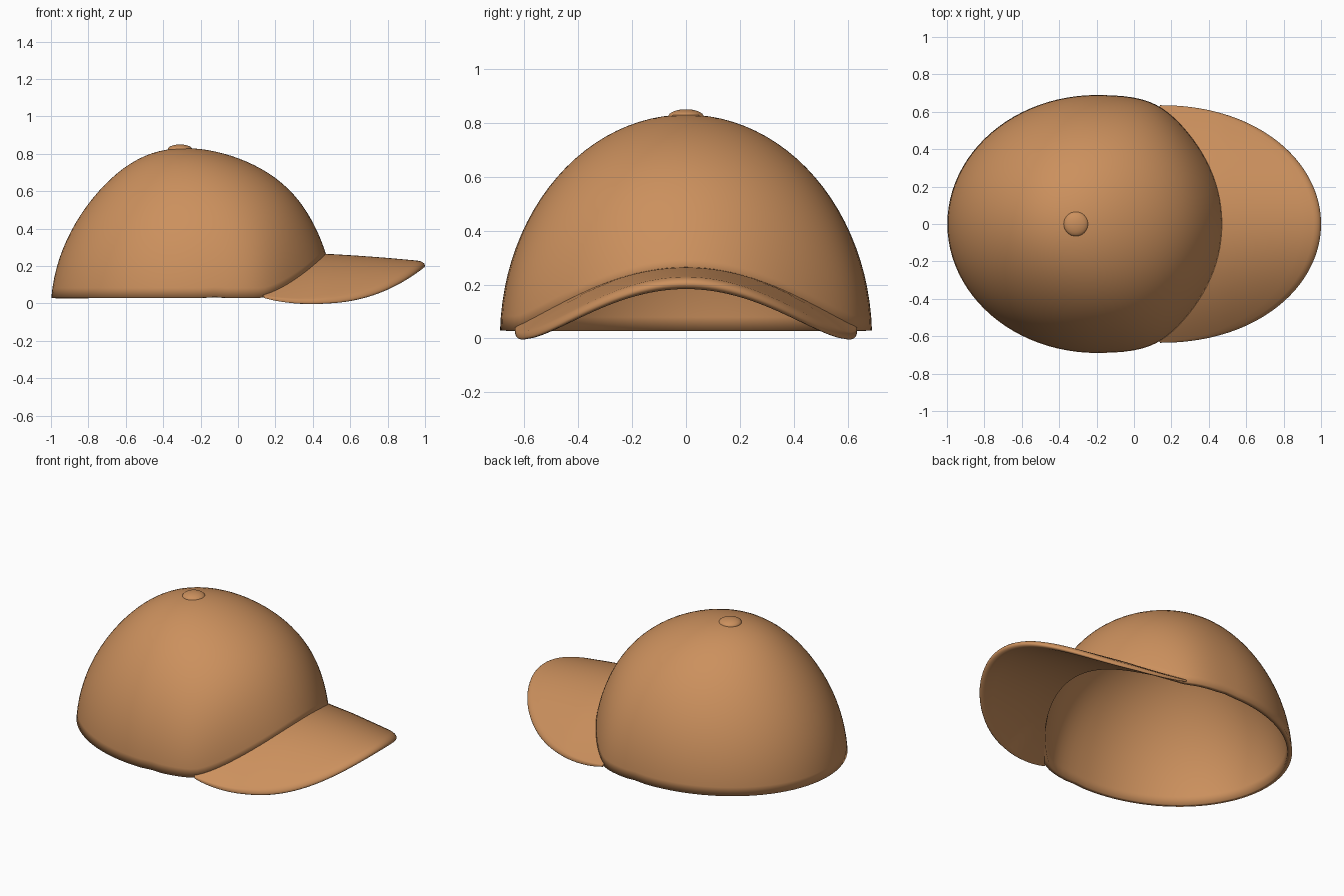
import bpy, math
from math import sin, cos, asin, pi

cube = bpy.data.objects.get("Cube")
if cube:
    bpy.data.objects.remove(cube, do_unlink=True)

tan = bpy.data.materials.new("tan_cloth")
tan.use_nodes = True
TAN = (0.60, 0.28, 0.11, 1)
tan.diffuse_color = TAN
tan.node_tree.nodes["Principled BSDF"].inputs["Base Color"].default_value = TAN

CENTER, BACK, FRONT, WIDTH, HEIGHT = -0.2, 0.8, 0.714, 0.69, 0.83
RIM = 0.03
SHELL = 0.028
BRIM_THICK = 0.045


def finish(obj, angle):
    obj.data.materials.clear()
    obj.data.materials.append(tan)
    bpy.ops.object.select_all(action="DESELECT")
    obj.select_set(True)
    bpy.context.view_layer.objects.active = obj
    bpy.ops.object.shade_smooth_by_angle(angle=math.radians(angle))


def make(name, verts, faces, angle):
    mesh = bpy.data.meshes.new(name)
    mesh.from_pydata(verts, [], faces)
    mesh.update()
    obj = bpy.data.objects.new(name, mesh)
    bpy.context.collection.objects.link(obj)
    finish(obj, angle)
    return obj


def brim_height(x, y):
    """Top of the arched brim."""
    d = max(0, x - 0.47)
    return 0.265 - 0.05 * d - 0.05 * d * d - (0.505 + 0.4 * x) * y * y


def crown_point(phi, e):
    """Point on the dome at a heading and an elevation."""
    c = cos(phi) * cos(e)
    if c > 0:
        # fuller beside the temples, flatter toward the brow
        fullness = 0.8 * (1 - c) ** 3 - 0.25 * c * c * (1 - c)
        x = FRONT * c * (1 + fullness * cos(e) ** 4)
    else:
        x = BACK * c * (1 - 0.05 * sin(e))
    return (CENTER + x - 0.08 * sin(e) ** 6, WIDTH * sin(phi) * cos(e), HEIGHT * sin(e))


def seam_elevation(phi, drop):
    """Level rim that arches up in front, a little below the brim's top."""
    low = asin(RIM / HEIGHT)
    e = low
    if cos(phi) > 0.01:
        for _ in range(40):
            x, y, _z = crown_point(phi, e)
            target = asin((brim_height(x, y) - drop) / HEIGHT)
            e += 0.5 * (max(target, low) - e)
    return e


# crown: dome shell, open below
COLS, ROWS = 96, 24
verts, faces = [], []
for i in range(ROWS):
    for j in range(COLS):
        phi = 2 * pi * j / COLS
        low = seam_elevation(phi, 0.015)
        verts.append(crown_point(phi, low + (pi / 2 - low) * i / ROWS))
verts.append(crown_point(0, pi / 2))
for j in range(COLS):
    k = (j + 1) % COLS
    for i in range(ROWS - 1):
        a, b = i * COLS, (i + 1) * COLS
        faces.append((a + j, a + k, b + k, b + j))
    last = (ROWS - 1) * COLS
    faces.append((last + j, last + k, len(verts) - 1))
crown = make("crown", verts, faces, 50)
shell = crown.modifiers.new("cloth_thickness", "SOLIDIFY")
shell.thickness = SHELL
shell.offset = -1

# brim: arched plate with a rounded outer edge, thinner toward its ends
section = [(i / 8 * 0.93, 0) for i in range(9)]
section += [(0.93 + 0.07 * sin(a), (1 - cos(a)) / 2)
            for a in (pi * i / 8 for i in range(1, 8))]
section += [(i / 8 * 0.93, 1) for i in range(8, -1, -1)]
N, STEPS = len(section), 72
SPREAD = asin(0.63 / WIDTH)
verts, faces = [], []
for s in range(STEPS + 1):
    side = 2 * s / STEPS - 1
    phi, th = SPREAD * side, pi / 2 * side
    across = max(0, cos(th))
    thick = BRIM_THICK * (0.25 + 0.75 * across ** 0.6)
    seam_x, seam_y, _z = crown_point(phi, seam_elevation(phi, 0))
    inner_x = seam_x - SHELL * 0.8 * cos(phi)
    inner_y = seam_y - SHELL * 0.8 * sin(phi)
    outer_x, outer_y = 0.14 + 0.86 * across ** 0.95, 0.635 * sin(th)
    for t, drop in section:
        x = inner_x + (outer_x - inner_x) * t
        y = inner_y + (outer_y - inner_y) * t
        verts.append((x, y, brim_height(x, y) - drop * thick))
for s in range(STEPS):
    a, b = s * N, (s + 1) * N
    for i in range(N):
        k = (i + 1) % N
        faces.append((a + i, a + k, b + k, b + i))
faces.append(tuple(reversed(range(N))))
faces.append(tuple(range(STEPS * N, STEPS * N + N)))
make("brim", verts, faces, 50)

# top button
bpy.ops.mesh.primitive_uv_sphere_add(segments=32, ring_count=16, radius=1,
                                     location=(-0.31, 0, 0.822))
button = bpy.context.object
button.name = "top_button"
button.scale = (0.066, 0.066, 0.028)
finish(button, 60)
